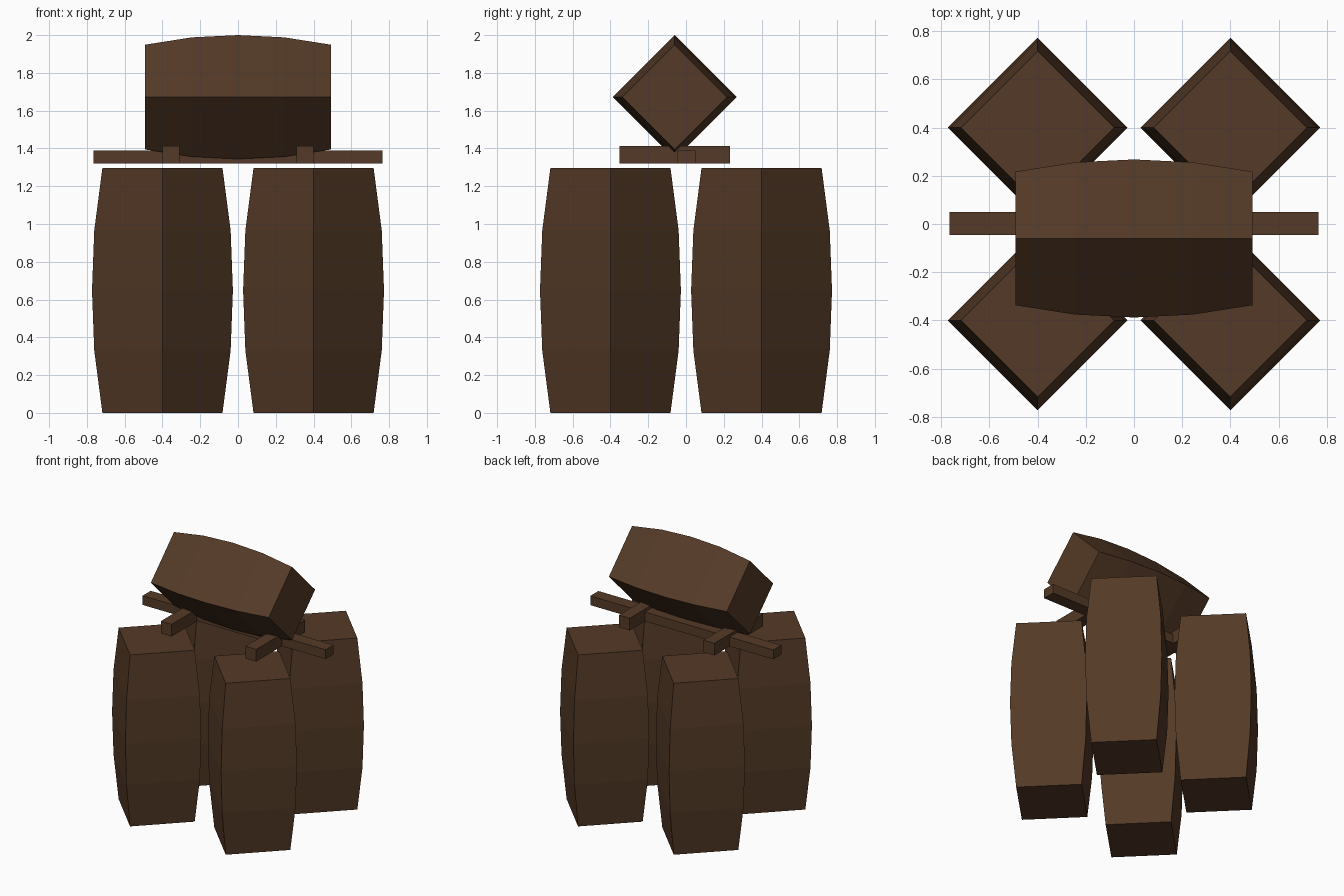
import bpy, bmesh, math
from mathutils import Matrix

if "Cube" in bpy.data.objects:
    bpy.data.objects.remove(bpy.data.objects["Cube"])

wood = bpy.data.materials.new("dark_wood")
wood.diffuse_color = (0.089, 0.042, 0.020, 1)
wood.use_nodes = True
wood.node_tree.nodes["Principled BSDF"].inputs["Base Color"].default_value = wood.diffuse_color


def finish(name, bm, matrix):
    bmesh.ops.recalc_face_normals(bm, faces=bm.faces)
    mesh = bpy.data.meshes.new(name)
    bm.to_mesh(mesh)
    bm.free()
    mesh.materials.append(wood)
    obj = bpy.data.objects.new(name, mesh)
    obj.matrix_world = matrix
    bpy.context.collection.objects.link(obj)


def barrel(name, profile, matrix):
    """Four-sided bulging barrel from (radius, height) rings."""
    bm = bmesh.new()
    rings = [[bm.verts.new((r * math.cos(k * math.pi / 2), r * math.sin(k * math.pi / 2), z))
              for k in range(4)] for r, z in profile]
    for low, high in zip(rings, rings[1:]):
        for k in range(4):
            n = (k + 1) % 4
            bm.faces.new((low[k], low[n], high[n], high[k]))
    bm.faces.new(rings[0][::-1])
    bm.faces.new(rings[-1])
    finish(name, bm, matrix)


def beam(name, low, high):
    bm = bmesh.new()
    bmesh.ops.create_cube(bm, size=1)
    size = [b - a for a, b in zip(low, high)]
    bmesh.ops.scale(bm, vec=size, verts=bm.verts)
    centre = [(a + b) / 2 for a, b in zip(low, high)]
    finish(name, bm, Matrix.Translation(centre))


# Four standing barrels
standing = [(0.318, 0), (0.361, 0.33), (0.373, 0.648), (0.361, 0.966), (0.318, 1.296)]
for sx, side in ((-1, "left"), (1, "right")):
    for sy, end in ((-1, "front"), (1, "back")):
        barrel(f"standing_barrel_{end}_{side}", standing,
               Matrix.Translation((0.4 * sx, 0.4 * sy, 0)))

# Barrel lying on its side on the rack
lying = [(0.277, -0.493), (0.316, -0.245), (0.328, 0), (0.316, 0.245), (0.277, 0.493)]
barrel("lying_barrel", lying,
       Matrix.Translation((0, -0.06, 1.672)) @ Matrix.Rotation(math.pi / 2, 4, 'Y'))

# Rack: one long cross beam and two short supports
beam("long_beam", (-0.765, -0.046, 1.32), (0.765, 0.05, 1.39))
for sx, side in ((-1, "left"), (1, "right")):
    beam(f"short_beam_{side}", (0.354 * sx - 0.045, -0.352, 1.32),
         (0.354 * sx + 0.045, 0.232, 1.412))
